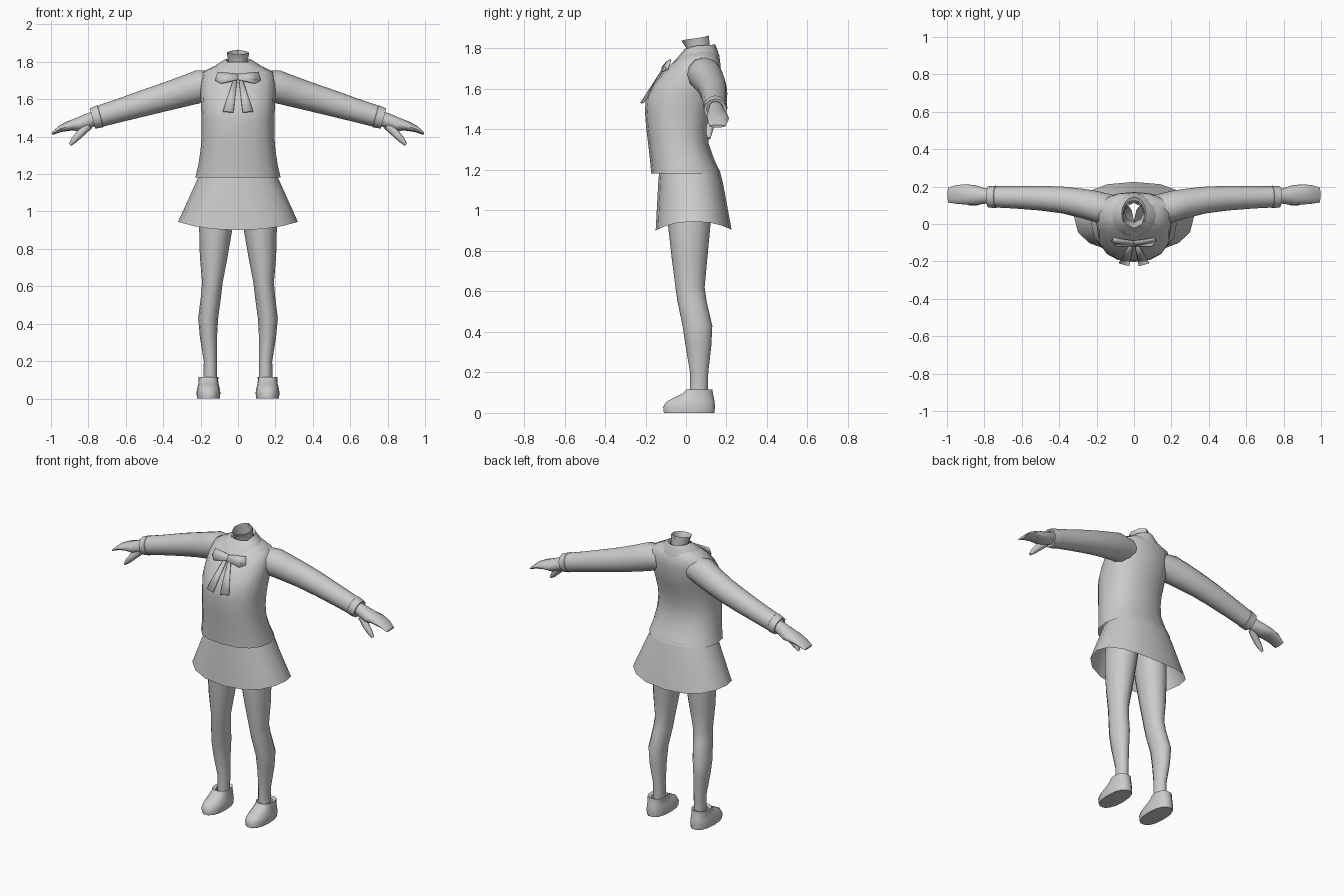
import bpy, bmesh, math
from mathutils import Vector

mat = bpy.data.materials.new("plain grey")
mat.diffuse_color = (0.6, 0.6, 0.6, 1)


def finish(name, bm, angle=50):
    bmesh.ops.recalc_face_normals(bm, faces=bm.faces)
    me = bpy.data.meshes.new(name)
    bm.to_mesh(me)
    bm.free()
    ob = bpy.data.objects.new(name, me)
    bpy.context.collection.objects.link(ob)
    me.materials.append(mat)
    bpy.ops.object.select_all(action='DESELECT')
    ob.select_set(True)
    bpy.context.view_layer.objects.active = ob
    bpy.ops.object.shade_smooth_by_angle(angle=math.radians(angle))
    return ob


def loft(name, rings, start=False, end=False, angle=50):
    """Skin a list of closed rings of points, with optional caps."""
    bm = bmesh.new()
    vs = [[bm.verts.new(p) for p in r] for r in rings]
    n = len(vs[0])
    for a, b in zip(vs, vs[1:]):
        for i in range(n):
            j = (i + 1) % n
            bm.faces.new((a[i], a[j], b[j], b[i]))
    if start:
        bm.faces.new(vs[0])
    if end:
        bm.faces.new(vs[-1])
    return finish(name, bm, angle)


def flat_ring(z, x0, x1, yf, yb, n=16, p=1.0, dz_front=0, dz_back=0):
    """Level oval ring; p < 1 squares it, dz lifts the front and back."""
    out = []
    for i in range(n):
        a = 2 * math.pi * i / n
        c, s = math.cos(a), math.sin(a)
        u = math.copysign(abs(c) ** p, c)
        v = math.copysign(abs(s) ** p, s)
        dz = (dz_back if s > 0 else dz_front) * s * s
        out.append(((x0 + x1) / 2 + u * (x1 - x0) / 2,
                    (yf + yb) / 2 + v * (yb - yf) / 2, z + dz))
    return out


def limb_ring(x, y, z, ry, rz, tilt, n=12):
    """Ring across a limb that runs outward and down by the tilt angle."""
    t = math.radians(tilt)
    out = []
    for i in range(n):
        a = 2 * math.pi * i / n
        h = rz * math.sin(a)
        out.append((x + h * math.sin(t), y + ry * math.cos(a), z + h * math.cos(t)))
    return out


def mirrored(ob):
    m = ob.modifiers.new("mirror", 'MIRROR')
    m.use_mirror_merge = False
    return ob


# blouse body: z, half width, front, back
body = [(1.182, .228, -.172, .172), (1.25, .212, -.178, .140), (1.33, .200, -.187, .112),
        (1.41, .194, -.197, .112), (1.49, .194, -.203, .128), (1.56, .198, -.198, .150),
        (1.62, .200, -.165, .165), (1.69, .200, -.110, .172), (1.745, .190, -.050, .168),
        (1.775, .130, -.025, .150), (1.80, .065, -.005, .120)]
loft("blouse_body", [flat_ring(z, -w, w, f, b, p=.85) for z, w, f, b in body])

# skirt, open below, hem dips at front and back
loft("skirt", [flat_ring(1.20, -.205, .205, -.132, .165, p=.85),
               flat_ring(1.14, -.232, .232, -.137, .182, p=.85),
               flat_ring(.945, -.32, .32, -.15, .225, p=.85, dz_front=-.045, dz_back=-.04)])

# neck, open at the top
loft("neck", [flat_ring(1.74, -.055, .055, .0, .12, n=8),
              flat_ring(1.79, -.05, .05, .01, .12, n=8),
              flat_ring(1.85, -.06, .06, -.022, .112, n=8, dz_front=-.012, dz_back=.015)])

# folded collar
loft("collar", [flat_ring(1.80, -.058, .058, -.025, .125, dz_front=-.045, dz_back=.01),
                flat_ring(1.815, -.066, .066, -.035, .145, dz_front=-.06, dz_back=.005),
                flat_ring(1.785, -.115, .115, -.07, .165, dz_front=-.06, dz_back=-.02),
                flat_ring(1.77, -.125, .125, -.075, .168, dz_front=-.065, dz_back=-.035)])


# bow and ribbon tails: thin plates on the chest
def plate(name, pts):
    bm = bmesh.new()
    bm.faces.new([bm.verts.new(p) for p in pts])
    ob = mirrored(finish(name, bm))
    s = ob.modifiers.new("thickness", 'SOLIDIFY')
    s.thickness = .008
    s.offset = 0
    return ob


plate("bow_loop", [(0, -.093, 1.735), (.11, -.075, 1.745), (.12, -.090, 1.70),
                   (.09, -.118, 1.685), (0, -.118, 1.705)])
plate("ribbon_tail", [(.004, -.105, 1.712), (.022, -.105, 1.712),
                      (.08, -.208, 1.535), (.025, -.222, 1.53)])

# sleeves with a turned-in cuff: x, y, z, depth radius, height radius
sleeve = [(.11, .075, 1.682, .080, .075), (.20, .092, 1.670, .085, .088),
          (.27, .108, 1.648, .080, .083), (.38, .128, 1.615, .072, .076),
          (.50, .138, 1.580, .066, .070), (.64, .143, 1.538, .060, .062),
          (.735, .145, 1.510, .057, .058), (.737, .145, 1.509, .060, .061),
          (.778, .145, 1.497, .057, .056), (.776, .145, 1.498, .042, .042)]
mirrored(loft("sleeve", [limb_ring(*r, 15) for r in sleeve], start=True))

# hands with a grouped finger shape and a separate thumb
hand = [(.75, .148, 1.503, .036, .038), (.80, .150, 1.485, .042, .040),
        (.85, .154, 1.465, .054, .038), (.90, .158, 1.458, .054, .027),
        (.95, .158, 1.442, .050, .018), (.994, .155, 1.416, .040, .007)]
mirrored(loft("hand", [limb_ring(*r, 20) for r in hand], start=True, end=True))
thumb = [(.80, .135, 1.462, .024, .026), (.845, .118, 1.415, .020, .021),
         (.875, .114, 1.383, .016, .017), (.898, .113, 1.356, .008, .008)]
mirrored(loft("thumb", [limb_ring(*r, 47, n=8) for r in thumb], start=True, end=True))

# legs: z, inner x, outer x, front, back
leg = [(1.12, .0, .195, -.10, .135), (.92, .028, .208, -.088, .120),
       (.76, .055, .204, -.070, .105), (.62, .082, .192, -.052, .092),
       (.55, .090, .198, -.042, .102), (.43, .106, .213, -.017, .130),
       (.33, .112, .204, -.002, .125), (.20, .112, .183, .020, .110),
       (.09, .112, .184, .018, .108)]
mirrored(loft("leg", [flat_ring(z, a, b, f, k, n=12) for z, a, b, f, k in leg]))

# shoes: sole upward to the ankle opening
shoe = [(0, .097, .219, -.112, .143), (.03, .094, .222, -.116, .146),
        (.055, .098, .218, -.100, .144), (.078, .104, .212, -.055, .139),
        (.098, .106, .210, -.015, .134), (.116, .105, .211, .0, .132),
        (.108, .116, .190, .018, .112)]
mirrored(loft("shoe", [flat_ring(z, a, b, f, k, n=14, p=.85) for z, a, b, f, k in shoe],
              start=True))
